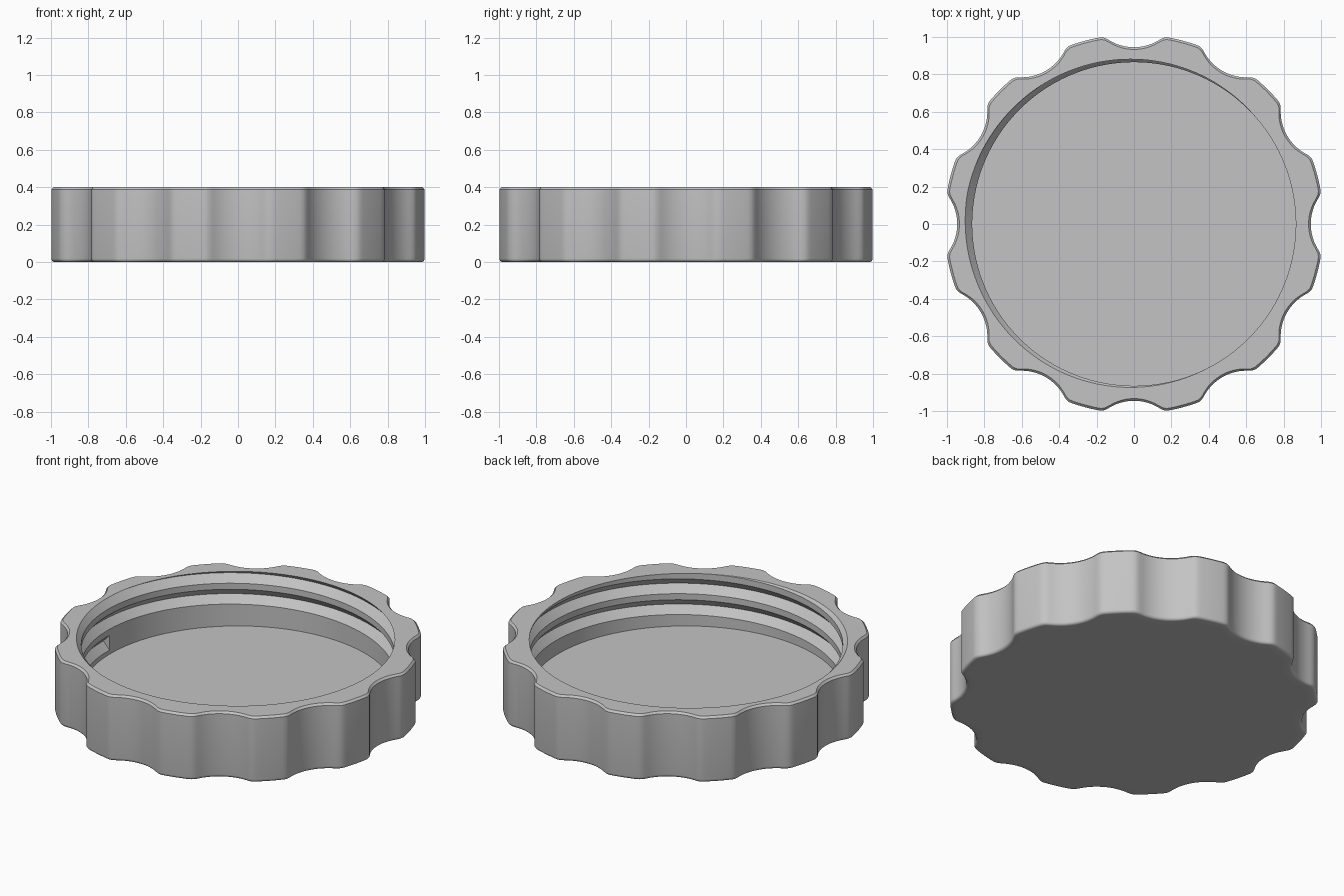
import bpy
import bmesh
from math import cos, sin, sqrt, radians, pi

cube = bpy.data.objects.get("Cube")
if cube:
    bpy.data.objects.remove(cube, do_unlink=True)

HEIGHT, FLOOR = 0.40, 0.08          # overall height, inside floor level
LAND, SCALLOP, DIP = 1.014, 0.26, 0.945   # grip radius, notch radius, notch bottom
BORE, ROOT = 0.865, 0.906           # thread crest and root radii
PITCH, START, HALF = 0.127, 0.15, 0.045   # thread pitch, first groove height, half width
STEPS = 360


def grip_radius(deg):
    """Outer radius: round land cut by twelve circular finger notches."""
    a = radians((deg + 15) % 30 - 15)
    centre = DIP + SCALLOP
    reach = SCALLOP ** 2 - (centre * sin(a)) ** 2
    if reach <= 0:
        return LAND
    return min(LAND, centre * cos(a) - sqrt(reach))


def soft_radius(deg):
    """Rounds the notch corners."""
    return (grip_radius(deg - 1) + 2 * grip_radius(deg) + grip_radius(deg + 1)) / 4


def outer_profile(r):
    """Underside, rounded foot, grip wall and chamfered rim."""
    f = 0.018
    points = [(r - 0.06, 0)]
    for k in range(5):
        a = k / 4 * pi / 2
        points.append((r - f + f * sin(a), f - f * cos(a)))
    return points + [(r, HEIGHT - 0.012), (r - 0.012, HEIGHT)]


def thread_profile(turn):
    """Bore wall from floor to rim, with V grooves that climb with the turn."""
    raw = [(BORE, FLOOR)]
    for k in range(4):
        z = START + (k + turn) * PITCH
        raw += [(BORE, z - HALF), (ROOT, z), (BORE, z + HALF)]
    points = [raw[0]]
    for (r0, z0), (r1, z1) in zip(raw, raw[1:]):
        if z1 <= HEIGHT:
            points.append((r1, z1))
        elif z0 < HEIGHT:
            t = (HEIGHT - z0) / (z1 - z0)
            points.append((r0 + (r1 - r0) * t, HEIGHT))
        else:
            points.append(points[-1])
    return points


bm = bmesh.new()
columns = []
for i in range(STEPS + 1):
    deg = 180 + i
    a = radians(deg % 360)
    profile = outer_profile(soft_radius(deg)) + thread_profile(i / STEPS)[::-1]
    columns.append([bm.verts.new((r * cos(a), r * sin(a), z)) for r, z in profile])

# Wall surfaces
for left, right in zip(columns, columns[1:]):
    for j in range(len(left) - 1):
        bm.faces.new((left[j], right[j], right[j + 1], left[j + 1]))

# Underside, inside floor and the blunt end of the thread groove
bm.faces.new([c[0] for c in columns[:-1]][::-1])
bm.faces.new([c[-1] for c in columns[:-1]])
bm.faces.new(columns[0][-4:-1])
bmesh.ops.remove_doubles(bm, verts=bm.verts[:], dist=0.00002)

mesh = bpy.data.meshes.new("screw_lid")
bm.to_mesh(mesh)
bm.free()
lid = bpy.data.objects.new("screw_lid", mesh)
bpy.context.collection.objects.link(lid)

grey = bpy.data.materials.new("plain_grey")
grey.use_nodes = True
colour = (0.55, 0.55, 0.55, 1)
grey.diffuse_color = colour
grey.node_tree.nodes["Principled BSDF"].inputs["Base Color"].default_value = colour
mesh.materials.append(grey)

bpy.ops.object.select_all(action="DESELECT")
lid.select_set(True)
bpy.context.view_layer.objects.active = lid
bpy.ops.object.shade_smooth_by_angle(angle=radians(30))
